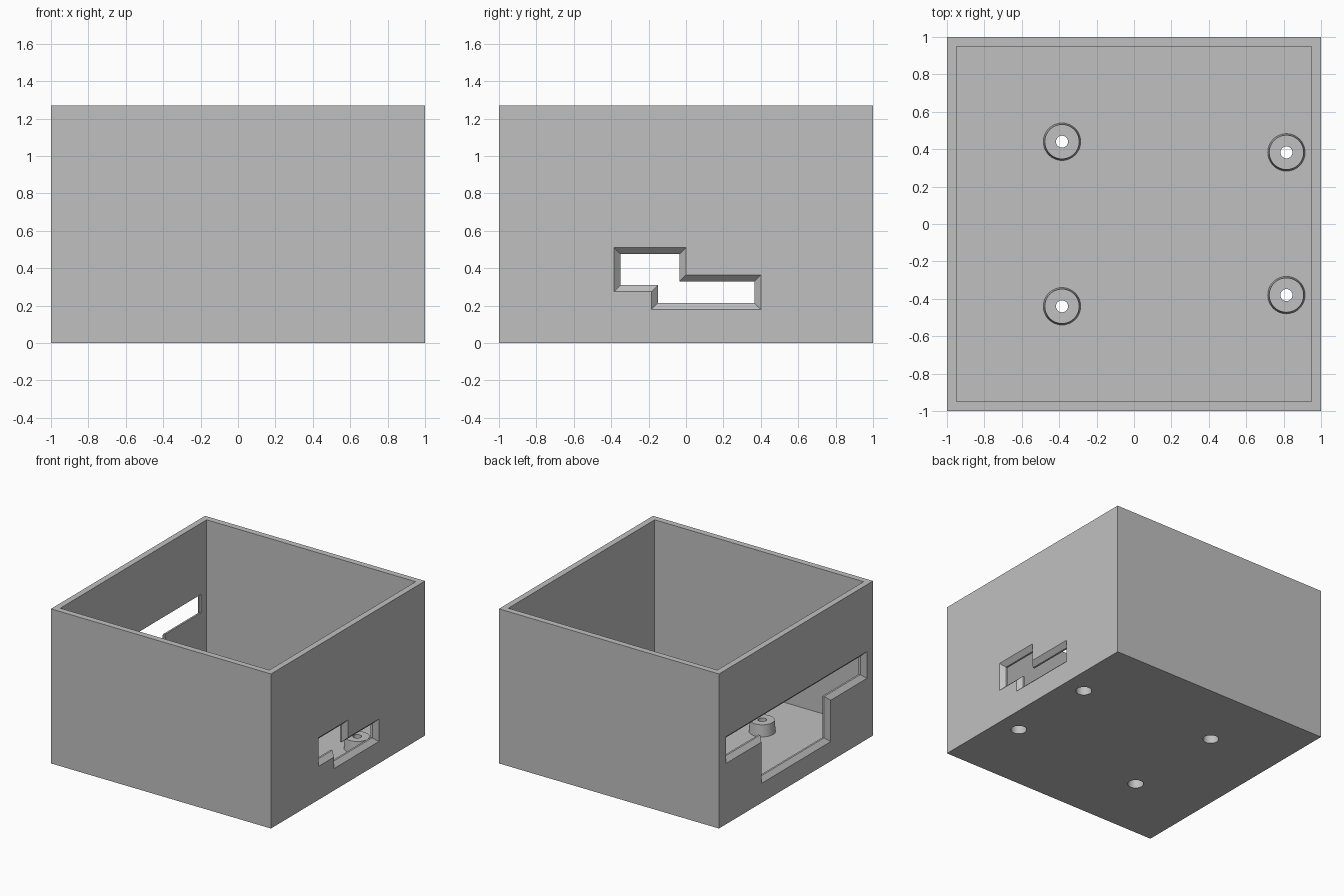
import bpy, bmesh, math
from mathutils import Vector

if "Cube" in bpy.data.objects:
    bpy.data.objects.remove(bpy.data.objects["Cube"])

HEIGHT, WALL, FLOOR = 1.27, 0.05, 0.085
CHAMFER = 0.035
SEGMENTS = 48
POSTS = [(-0.385, 0.44), (-0.385, -0.44), (0.815, 0.383), (0.815, -0.38)]

grey = bpy.data.materials.new("plain grey")
grey.use_nodes = True
colour = (0.53, 0.53, 0.53, 1)
grey.diffuse_color = colour
grey.node_tree.nodes["Principled BSDF"].inputs["Base Color"].default_value = colour


def make_object(name, bm):
    bmesh.ops.recalc_face_normals(bm, faces=bm.faces)
    mesh = bpy.data.meshes.new(name)
    bm.to_mesh(mesh)
    bm.free()
    mesh.materials.append(grey)
    obj = bpy.data.objects.new(name, mesh)
    bpy.context.collection.objects.link(obj)
    return obj


def activate(obj):
    bpy.ops.object.select_all(action='DESELECT')
    obj.select_set(True)
    bpy.context.view_layer.objects.active = obj


def block(name, half, low, high):
    bm = bmesh.new()
    bmesh.ops.create_cube(bm, size=1)
    bmesh.ops.scale(bm, vec=(2 * half, 2 * half, high - low), verts=bm.verts)
    bmesh.ops.translate(bm, vec=(0, 0, (low + high) / 2), verts=bm.verts)
    return make_object(name, bm)


def lathe(name, profile, x, y, closed=False):
    """Revolve a radius/height profile around a vertical axis."""
    bm = bmesh.new()
    rings = []
    for r, z in profile:
        angles = [math.tau * i / SEGMENTS for i in range(SEGMENTS)]
        rings.append([bm.verts.new((x + r * math.cos(a), y + r * math.sin(a), z))
                      for a in angles])
    pairs = list(zip(rings, rings[1:]))
    if closed:
        pairs.append((rings[-1], rings[0]))
    else:
        bm.faces.new(rings[0])
        bm.faces.new(rings[-1])
    for a, b in pairs:
        for i in range(SEGMENTS):
            j = (i + 1) % SEGMENTS
            bm.faces.new((a[i], a[j], b[j], b[i]))
    return make_object(name, bm)


def inset(outline, distance):
    """Move every edge of a counter-clockwise outline inward."""
    result = []
    for i, p in enumerate(outline):
        before = (p - outline[i - 1]).normalized()
        after = (outline[(i + 1) % len(outline)] - p).normalized()
        result.append(p + distance * Vector((-before.y - after.y, before.x + after.x)))
    return result


def opening_cutter(name, points, side):
    """Chamfered on the outside, straight through the inner lip."""
    outline = [Vector(p) for p in points]
    bm = bmesh.new()
    rings = []
    for x, d in ((1.01, -0.01), (1 - CHAMFER, CHAMFER), (0.9, CHAMFER)):
        rings.append([bm.verts.new((side * x, p.x, p.y)) for p in inset(outline, d)])
    bm.faces.new(rings[0])
    bm.faces.new(rings[-1])
    n = len(outline)
    for a, b in zip(rings, rings[1:]):
        for i in range(n):
            j = (i + 1) % n
            bm.faces.new((a[i], a[j], b[j], b[i]))
    return make_object(name, bm)


# Open box, cavity, side openings and screw holes
case = block("case_body", 1, 0, HEIGHT)
cutters = [block("cavity_cutter", 1 - WALL, FLOOR, HEIGHT + 0.2)]
cutters.append(opening_cutter("left_opening_cutter", [
    (-0.185, 0.18), (0.4, 0.18), (0.4, 0.365), (0, 0.365),
    (0, 0.51), (-0.385, 0.51), (-0.385, 0.275), (-0.185, 0.275)], 1))
cutters.append(opening_cutter("right_opening_cutter", [
    (-0.45, 0.16), (0.45, 0.16), (0.45, 0.5), (0.91, 0.5),
    (0.91, 0.72), (-0.92, 0.72), (-0.92, 0.5), (-0.45, 0.5)], -1))
for x, y in POSTS:
    cutters.append(lathe("hole_cutter", [(0.06, -0.1), (0.06, 0.2)], x, y))

for cutter in cutters:
    cutter.hide_render = True
    modifier = case.modifiers.new("cut", 'BOOLEAN')
    modifier.operation = 'DIFFERENCE'
    modifier.solver = 'EXACT'
    modifier.object = cutter
    activate(case)
    bpy.ops.object.modifier_apply(modifier=modifier.name)
    bpy.data.objects.remove(cutter)
activate(case)
bpy.ops.object.shade_smooth_by_angle(angle=math.radians(30))

# Tapered mounting posts with a narrow bore above a wide recess
for i, (x, y) in enumerate(POSTS):
    post = lathe(f"mounting_post_{i + 1}", [
        (0.1, FLOOR), (0.092, 0.18), (0.032, 0.18),
        (0.032, 0.12), (0.06, 0.12), (0.06, FLOOR)], x, y, closed=True)
    activate(post)
    bpy.ops.object.shade_smooth_by_angle(angle=math.radians(30))
